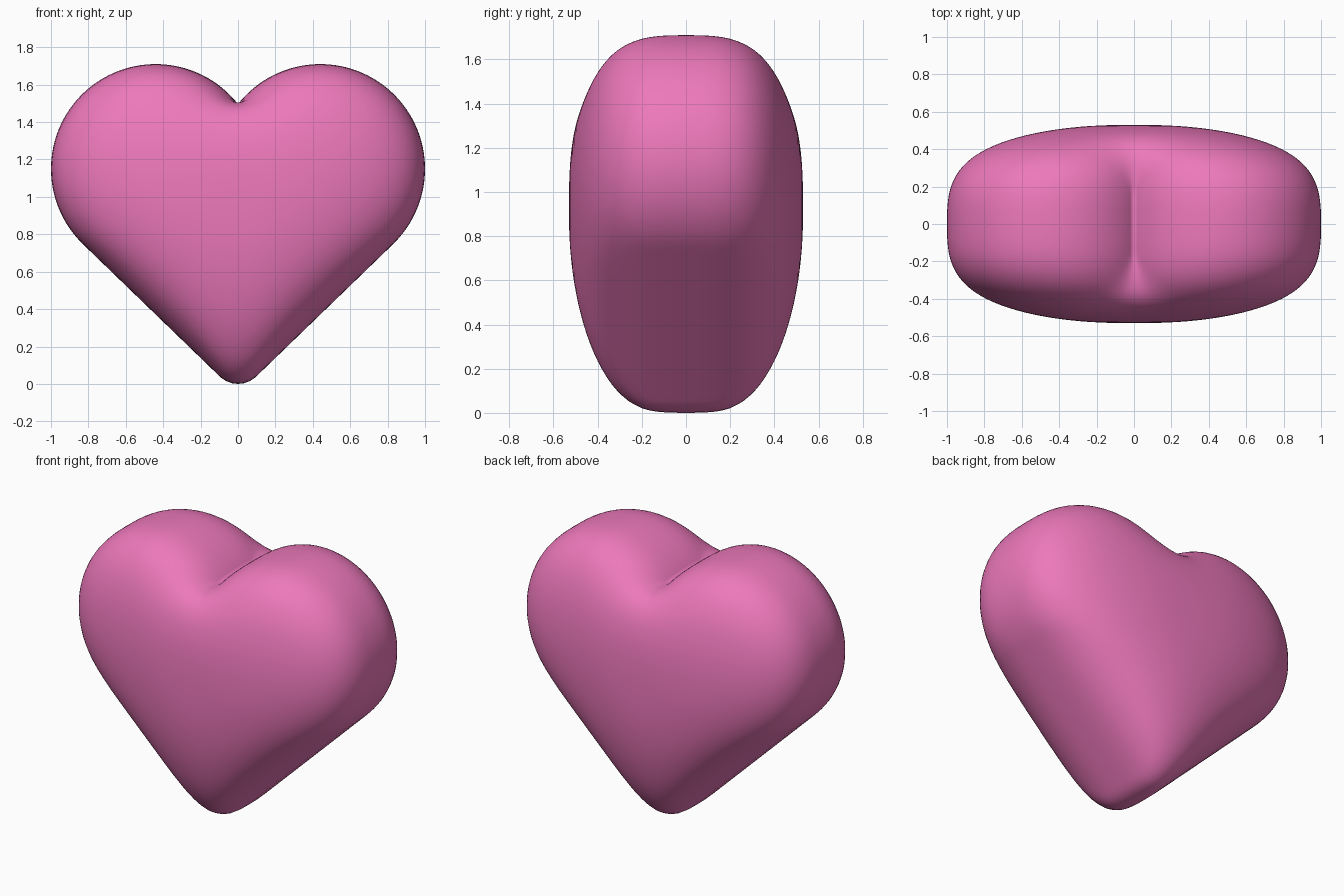
import bpy, bmesh
from math import sin, cos, pi, atan2, radians, hypot

if "Cube" in bpy.data.objects:
    bpy.data.objects.remove(bpy.data.objects["Cube"])

N, RINGS = 192, 26           # points per outline, rings per half
CENTRE_Z, DEPTH, POWER = 0.93, 0.53, 2.9


def arc(cx, cz, r, a0, a1, n=200):
    return [(cx + r * cos(a0 + (a1 - a0) * i / n), cz + r * sin(a0 + (a1 - a0) * i / n))
            for i in range(n + 1)]


def resample(path, n):
    """Even spacing along an open path, end points included."""
    dist = [0.0]
    for a, b in zip(path, path[1:]):
        dist.append(dist[-1] + hypot(b[0] - a[0], b[1] - a[1]))
    out, j = [], 0
    for i in range(n + 1):
        d = dist[-1] * i / n
        while j < len(path) - 2 and dist[j + 1] < d:
            j += 1
        f = (d - dist[j]) / (dist[j + 1] - dist[j])
        out.append(tuple(path[j][k] + f * (path[j + 1][k] - path[j][k]) for k in (0, 1)))
    return out


# Right half of the heart outline: tip arc, straight flank, round lobe to the cleft
tilt = radians(-45.9)
cleft = atan2(0.346, -0.44)
half = arc(0, 0.14, 0.14, -pi / 2, tilt) + arc(0.44, 1.15, 0.56, tilt, cleft)
half = resample(half, N // 2)
half[0], half[-1] = (0, half[0][1]), (0, half[-1][1])
outline = half + [(-x, z) for x, z in half[-2:0:-1]]

# Rings shrink towards the middle and soften as they go
rings, shape, done = [], outline, 0
for k in range(RINGS):
    t = pi / 2 * k / RINGS
    s, y = cos(t) ** (2 / POWER), DEPTH * sin(t) ** (2 / POWER)
    target = int(1500 * (1 - s) ** 1.7)
    while done < target:
        shape = [tuple((shape[i - 1][c] + 2 * shape[i][c] + shape[(i + 1) % N][c]) / 4
                       for c in (0, 1)) for i in range(N)]
        done += 1
    rings.append((y, [(x * s, CENTRE_Z + (z - CENTRE_Z) * s) for x, z in shape]))

# Skin the rings from front to back
bm = bmesh.new()
layers = [(-y, r) for y, r in rings[:0:-1]] + rings
loops = [[bm.verts.new((x, y, z)) for x, z in r] for y, r in layers]
for a, b in zip(loops, loops[1:]):
    for i in range(N):
        j = (i + 1) % N
        bm.faces.new((a[i], a[j], b[j], b[i]))
for loop, y in ((loops[0], -DEPTH), (loops[-1], DEPTH)):
    pole = bm.verts.new((0, y, CENTRE_Z))
    for i in range(N):
        bm.faces.new((loop[i], loop[(i + 1) % N], pole))
bmesh.ops.recalc_face_normals(bm, faces=bm.faces)
for f in bm.faces:
    f.smooth = True

mesh = bpy.data.meshes.new("heart")
bm.to_mesh(mesh)
bm.free()
heart = bpy.data.objects.new("heart", mesh)
bpy.context.collection.objects.link(heart)

pink = bpy.data.materials.new("pink")
pink.diffuse_color = (0.85, 0.19, 0.50, 1)
pink.use_nodes = True
pink.node_tree.nodes["Principled BSDF"].inputs["Base Color"].default_value = pink.diffuse_color
mesh.materials.append(pink)
